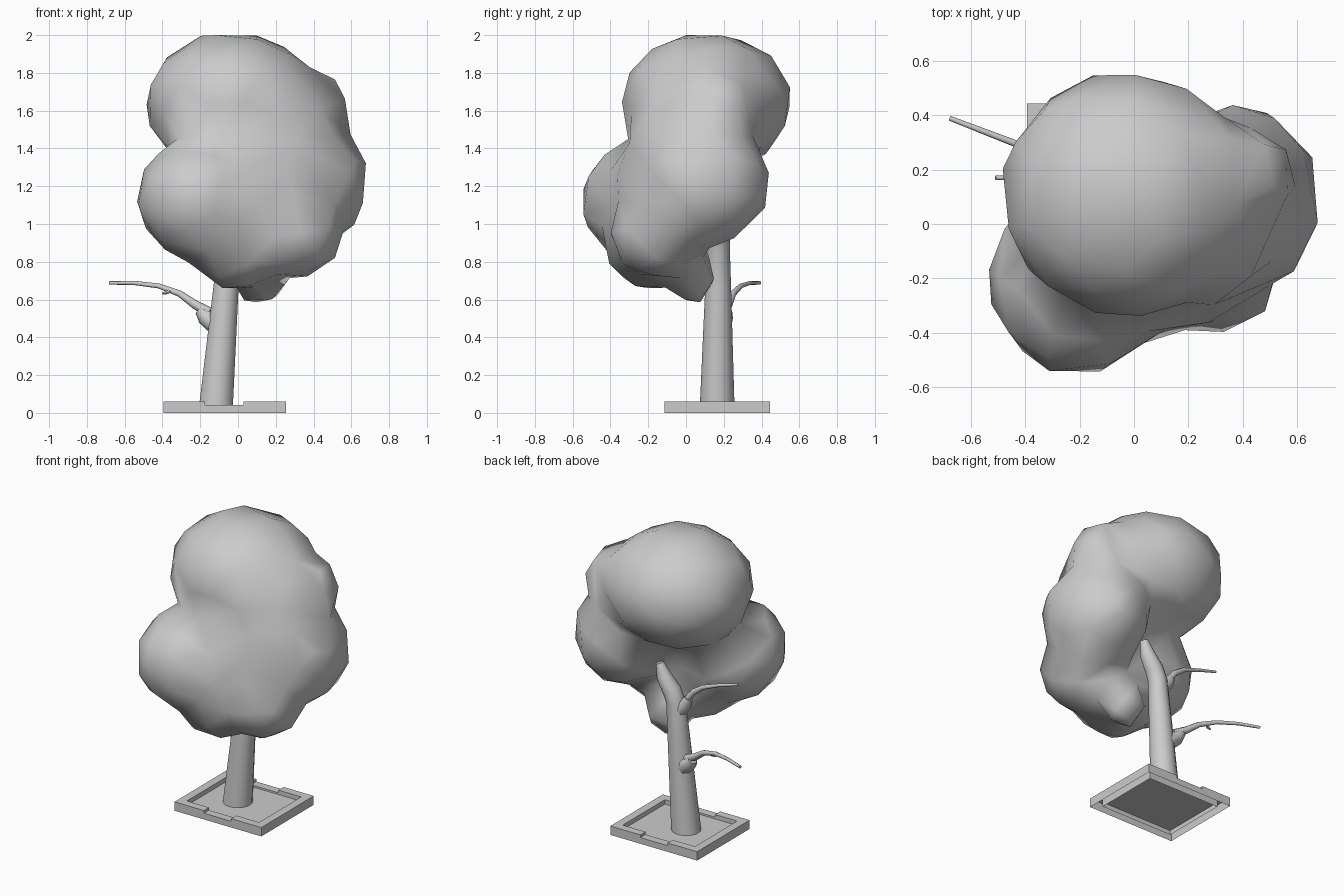
import bpy, bmesh, math
from mathutils import Vector

if "Cube" in bpy.data.objects:
    bpy.data.objects.remove(bpy.data.objects["Cube"])


def smooth(obj, angle):
    bpy.ops.object.select_all(action='DESELECT')
    obj.select_set(True)
    bpy.context.view_layer.objects.active = obj
    bpy.ops.object.shade_smooth_by_angle(angle=math.radians(angle))


def mesh_object(name, verts, faces):
    me = bpy.data.meshes.new(name)
    me.from_pydata(verts, [], faces)
    obj = bpy.data.objects.new(name, me)
    bpy.context.collection.objects.link(obj)
    return obj


def tube(name, points, sides):
    """Tapered tube through (x, y, z, radius) points."""
    pts = [Vector(p[:3]) for p in points]
    verts, faces = [], []
    for i, p in enumerate(pts):
        d = (pts[min(i + 1, len(pts) - 1)] - pts[max(i - 1, 0)]).normalized()
        if name == "trunk" and i < 2:
            d = Vector((0, 0, 1))
        u = Vector((0, 1, 0))
        u = (u - d * u.dot(d)).normalized()
        v = d.cross(u)
        for k in range(sides):
            a = 2 * math.pi * k / sides
            verts.append(p + (u * math.cos(a) + v * math.sin(a)) * points[i][3])
    for i in range(len(pts) - 1):
        for k in range(sides):
            a, b = i * sides + k, i * sides + (k + 1) % sides
            faces.append((a, b, b + sides, a + sides))
    faces.append(tuple(reversed(range(sides))))
    faces.append(tuple(range(len(verts) - sides, len(verts))))
    obj = mesh_object(name, verts, faces)
    smooth(obj, 50)
    return obj


def box(name, lo, hi):
    c = [(a + b) / 2 for a, b in zip(lo, hi)]
    bpy.ops.mesh.primitive_cube_add(size=1, location=c)
    obj = bpy.context.object
    obj.name = name
    obj.scale = [b - a for a, b in zip(lo, hi)]
    return obj


# Planter frame: open rectangular ring with a notch in the front and back rails
X0, X1, Y0, Y1, W = -0.395, 0.255, -0.115, 0.445, 0.055
frame = box("planter_frame", (X0, Y0, 0), (X1, Y1, 0.06))
cutters = [box("cutter_inside", (X0 + W, Y0 + W, -0.1), (X1 - W, Y1 - W, 0.2)),
           box("cutter_notch", (-0.175, Y0 - 0.1, 0.042), (0.03, Y1 + 0.1, 0.2))]
for c in cutters:
    m = frame.modifiers.new("cut", 'BOOLEAN')
    m.operation, m.object, m.solver = 'DIFFERENCE', c, 'EXACT'
bpy.context.view_layer.objects.active = frame
for m in list(frame.modifiers):
    bpy.ops.object.modifier_apply(modifier=m.name)
for c in cutters:
    bpy.data.objects.remove(c)

# The frame is open underneath
bm = bmesh.new()
bm.from_mesh(frame.data)
bmesh.ops.delete(bm, geom=[f for f in bm.faces if f.normal.z < -0.9], context='FACES')
bm.to_mesh(frame.data)
bm.free()

# Soil panel inside the frame
mesh_object("planter_floor", [(x, y, 0.03) for x, y in (
    (X0 + W, Y0 + W), (X1 - W, Y0 + W), (X1 - W, Y1 - W), (X0 + W, Y1 - W))], [(0, 1, 2, 3)])

# Trunk and side branches
tube("trunk", [(-0.117, 0.165, 0.03, 0.092), (-0.065, 0.17, 0.65, 0.069),
               (-0.045, 0.172, 0.88, 0.06), (-0.015, 0.174, 0.95, 0.058),
               (0.04, 0.178, 1.03, 0.048), (0.07, 0.18, 1.115, 0.025)], 14)
tube("lower_branch_stub", [(-0.1, 0.18, 0.46, 0.06), (-0.175, 0.205, 0.51, 0.045),
                           (-0.2, 0.215, 0.545, 0.03)], 8)
tube("lower_branch", [(-0.15, 0.2, 0.53, 0.028), (-0.23, 0.225, 0.575, 0.023),
                      (-0.31, 0.25, 0.632, 0.017), (-0.42, 0.29, 0.672, 0.013),
                      (-0.55, 0.34, 0.688, 0.011), (-0.68, 0.39, 0.688, 0.009)], 8)
tube("lower_twig", [(-0.35, 0.265, 0.65, 0.01), (-0.375, 0.255, 0.637, 0.01),
                    (-0.4, 0.25, 0.632, 0.006)], 6)
tube("upper_branch_stub", [(-0.06, 0.17, 0.82, 0.05), (-0.12, 0.175, 0.88, 0.04),
                           (-0.145, 0.175, 0.93, 0.028)], 8)
tube("upper_branch", [(-0.12, 0.175, 0.9, 0.024), (-0.18, 0.175, 0.98, 0.02),
                      (-0.25, 0.175, 1.03, 0.015), (-0.37, 0.172, 1.075, 0.011),
                      (-0.51, 0.17, 1.115, 0.008)], 8)

# Foliage: overlapping lumps merged into one low-poly crown
lumps = [((-0.03, 0.11, 1.64), (0.46, 0.45, 0.375)),   # crown top
         ((-0.2, -0.21, 1.13), (0.335, 0.35, 0.32)),   # front left
         ((0.0, -0.18, 0.92), (0.29, 0.26, 0.27)),     # front, low
         ((0.38, 0.09, 1.22), (0.31, 0.35, 0.34)),     # right
         ((0.29, -0.14, 0.96), (0.26, 0.26, 0.25)),    # front right, low
         ((0.36, 0.17, 1.59), (0.23, 0.21, 0.24)),     # upper right bump
         ((0.2, 0.0, 1.48), (0.33, 0.3, 0.32)),        # bridge between top and right
         ((0.12, -0.12, 1.2), (0.35, 0.27, 0.38)),     # core
         ((0.11, 0.03, 0.73), (0.15, 0.13, 0.16))]     # lowest bump
parts = []
for loc, r in lumps:
    bpy.ops.mesh.primitive_ico_sphere_add(subdivisions=4, radius=1, location=loc)
    bpy.context.object.scale = r
    parts.append(bpy.context.object)
bpy.ops.object.select_all(action='DESELECT')
for p in parts:
    p.select_set(True)
crown = parts[0]
bpy.context.view_layer.objects.active = crown
bpy.ops.object.join()
bpy.ops.object.transform_apply(location=True, rotation=True, scale=True)
crown.name = "foliage"
m = crown.modifiers.new("merge", 'REMESH')
m.mode, m.voxel_size = 'VOXEL', 0.035
m = crown.modifiers.new("soften", 'SMOOTH')
m.factor, m.iterations = 0.5, 12
m = crown.modifiers.new("simplify", 'DECIMATE')
m.ratio = 0.025
for m in list(crown.modifiers):
    bpy.ops.object.modifier_apply(modifier=m.name)
for v in crown.data.vertices:          # flattened top
    v.co.z = min(v.co.z, 2.0)
smooth(crown, 80)
